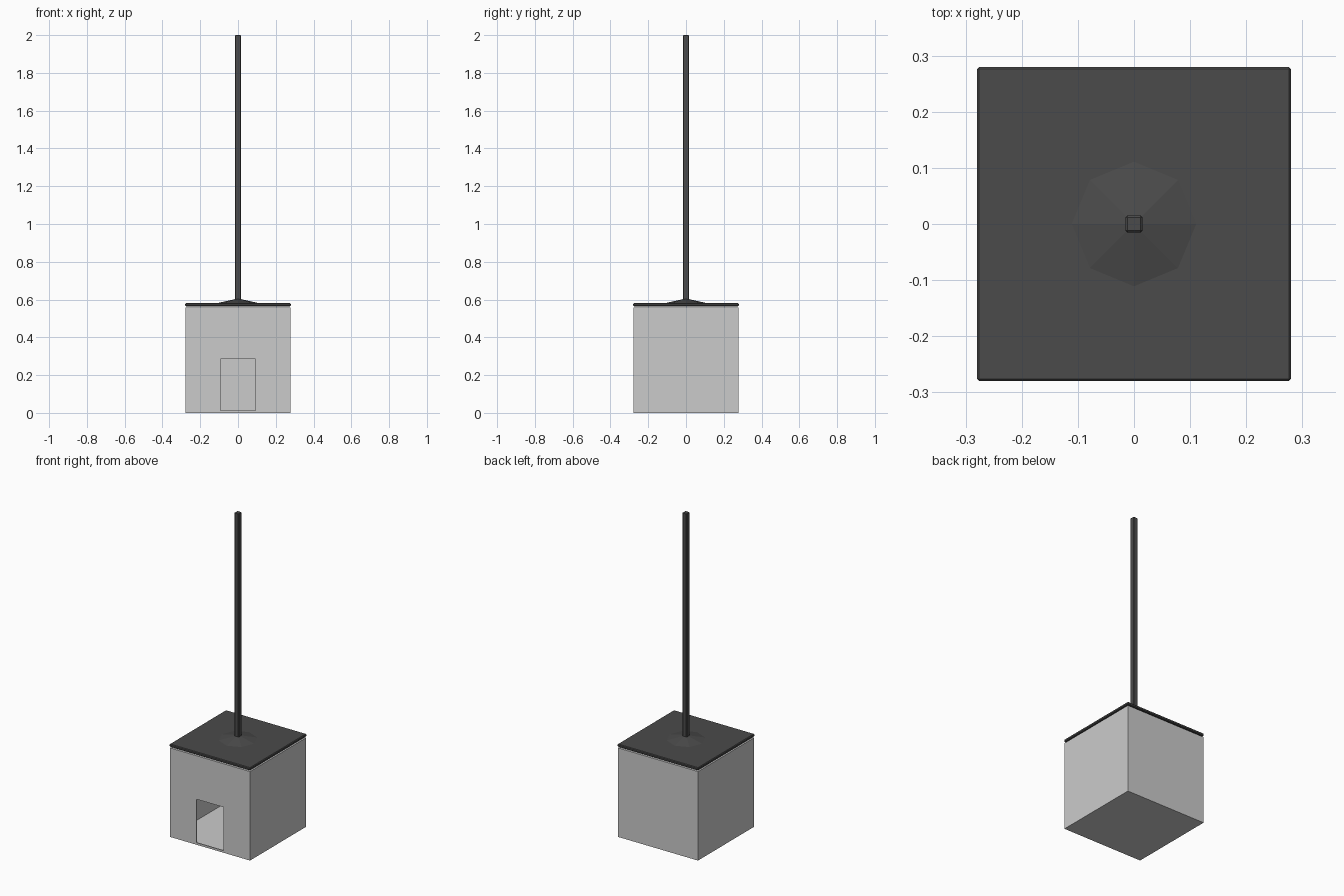
import bpy, bmesh
from math import pi

if "Cube" in bpy.data.objects:
    bpy.data.objects.remove(bpy.data.objects["Cube"])

dark = bpy.data.materials.new("dark_metal")
dark.diffuse_color = (0.07, 0.07, 0.07, 1)
dark.use_nodes = True
dark.node_tree.nodes["Principled BSDF"].inputs["Base Color"].default_value = dark.diffuse_color


def finish(bm, name, mat=None):
    mesh = bpy.data.meshes.new(name)
    bmesh.ops.recalc_face_normals(bm, faces=bm.faces)
    bm.to_mesh(mesh)
    bm.free()
    obj = bpy.data.objects.new(name, mesh)
    bpy.context.collection.objects.link(obj)
    if mat:
        mesh.materials.append(mat)
    return obj


def block(name, x, y, z, mat=None, bevel=0.0):
    bm = bmesh.new()
    bmesh.ops.create_cube(bm, size=1)
    for v in bm.verts:
        for i, (lo, hi) in enumerate((x, y, z)):
            v.co[i] = hi if v.co[i] > 0 else lo
    if bevel:
        bmesh.ops.bevel(bm, geom=bm.edges[:], offset=bevel, segments=1,
                        affect='EDGES', profile=0.5)
    return finish(bm, name, mat)


# hollow thin-walled box with a doorway cut in the front
W, T = 0.278, 0.006
box = block("box_shell", (-W, W), (-W, W), (0, 0.557))
cavity = block("cavity_cutter", (-W + T, W - T), (-W + T, W - T), (T, 0.557 - T))
door = block("door_cutter", (-0.093, 0.093), (-0.4, -0.2), (0.013, 0.285))
for cutter in (cavity, door):
    mod = box.modifiers.new(cutter.name, 'BOOLEAN')
    mod.operation = 'DIFFERENCE'
    mod.solver = 'EXACT'
    mod.object = cutter
    cutter.hide_render = True
    cutter.hide_set(True)

# lid floating just above the box, slightly rounded edges
block("lid", (-0.28, 0.28), (-0.28, 0.28), (0.564, 0.581), dark, 0.004)

# shallow raised collar where the pole meets the lid
bm = bmesh.new()
bmesh.ops.create_cone(bm, cap_ends=True, segments=8, radius1=0.12,
                      radius2=0.012, depth=0.024)
bmesh.ops.translate(bm, verts=bm.verts, vec=(0, 0, 0.579 + 0.012))
finish(bm, "pole_collar", dark)

# square pole
block("pole", (-0.015, 0.015), (-0.015, 0.015), (0.58, 2.0), dark, 0.003)
